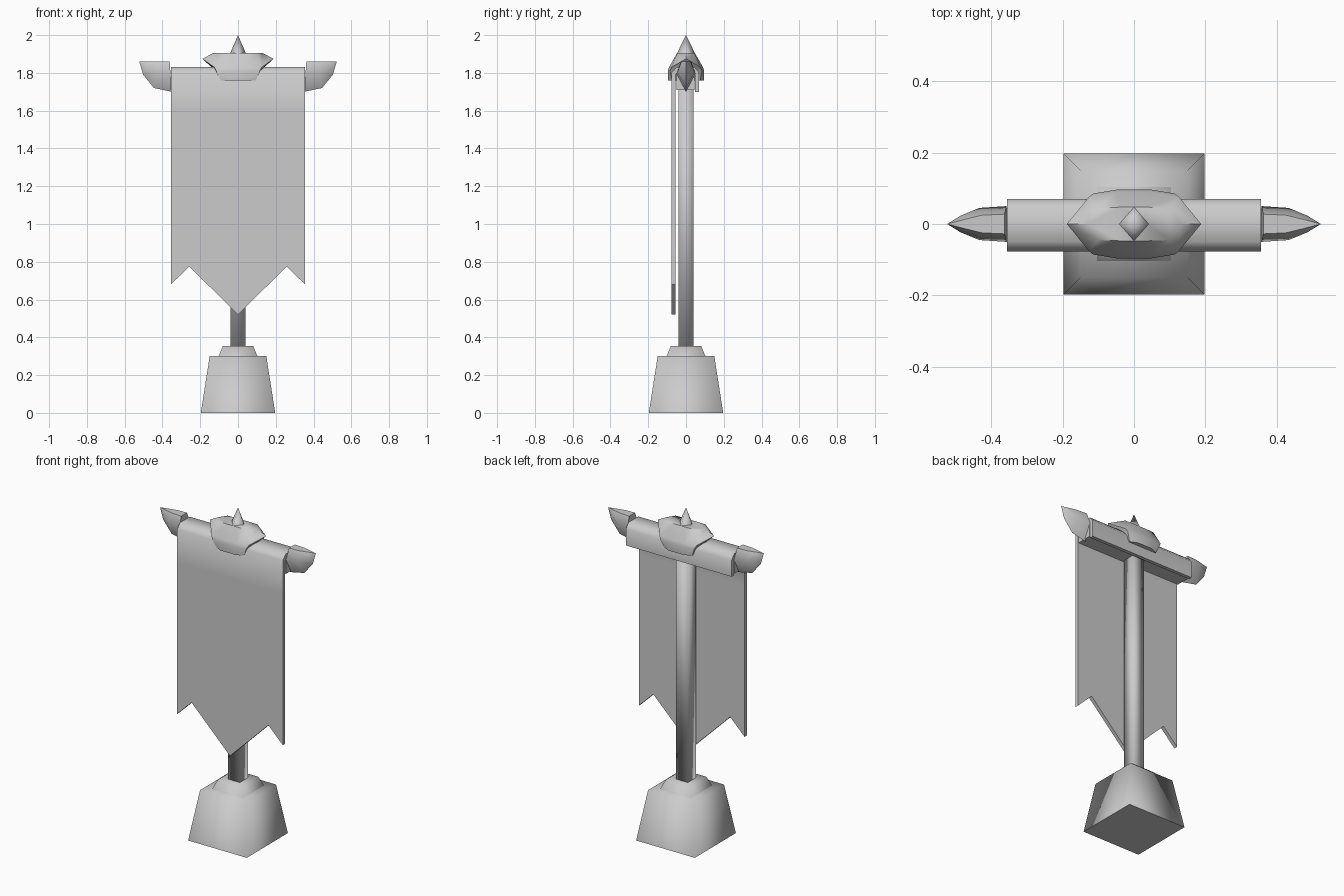
import bpy, bmesh, math

if "Cube" in bpy.data.objects:
    bpy.data.objects.remove(bpy.data.objects["Cube"])

grey = bpy.data.materials.new("plain grey")
grey.diffuse_color = (0.6, 0.6, 0.6, 1)
grey.use_nodes = True
grey.node_tree.nodes["Principled BSDF"].inputs["Base Color"].default_value = grey.diffuse_color


def finish(name, bm, angle):
    bmesh.ops.recalc_face_normals(bm, faces=bm.faces[:])
    me = bpy.data.meshes.new(name)
    bm.to_mesh(me)
    bm.free()
    me.materials.append(grey)
    ob = bpy.data.objects.new(name, me)
    bpy.context.collection.objects.link(ob)
    bpy.ops.object.select_all(action='DESELECT')
    ob.select_set(True)
    bpy.context.view_layer.objects.active = ob
    bpy.ops.object.shade_smooth_by_angle(angle=math.radians(angle))
    return ob


def loft(name, rings, angle, apex=None):
    """Skin a stack of point rings, capped or closed to an apex."""
    bm = bmesh.new()
    rows = [[bm.verts.new(p) for p in r] for r in rings]
    n = len(rows[0])
    for a, b in zip(rows, rows[1:]):
        for i in range(n):
            j = (i + 1) % n
            bm.faces.new((a[i], a[j], b[j], b[i]))
    bm.faces.new(rows[0][::-1])
    if apex:
        tip = bm.verts.new(apex)
        for i in range(n):
            bm.faces.new((rows[-1][i], rows[-1][(i + 1) % n], tip))
    else:
        bm.faces.new(rows[-1])
    return finish(name, bm, angle)


def square(s, z):
    return [(-s, -s, z), (s, -s, z), (s, s, z), (-s, s, z)]


# Stand: tapered block, small collar, square pole
loft("base_block", [square(0.197, 0), square(0.15, 0.30)], 95)
loft("base_collar", [square(0.103, 0.30), square(0.08, 0.355)], 95)
loft("pole", [square(0.04, 0.35), square(0.04, 1.78)], 95)

# Crossbar under the cloth
loft("crossbar", [[(x, -0.05, 1.71), (x, 0.045, 1.71), (x, 0.045, 1.80), (x, -0.05, 1.80)]
                  for x in (-0.357, 0.357)], 40)


# Upturned horns at both ends of the crossbar
def horn_ring(s, x, top_x, w, low, high):
    mid = low + (high - low) * 0.6
    xm = x + (top_x - x) * 0.6
    return [(s * x, 0, low), (s * xm, w, mid), (s * top_x, w * 0.55, high),
            (s * top_x, -w * 0.55, high), (s * xm, -w, mid)]


for s, side in ((-1, "left"), (1, "right")):
    loft("horn_" + side, [horn_ring(s, 0.35, 0.362, 0.05, 1.70, 1.86),
                          horn_ring(s, 0.445, 0.425, 0.045, 1.72, 1.86),
                          horn_ring(s, 0.502, 0.475, 0.023, 1.79, 1.86)],
         60, (s * 0.523, 0, 1.86))

# Cloth: sheet folded over the bar, with a notched, pointed lower edge
columns = [(-0.355, 0.68), (-0.258, 0.775), (0, 0.52), (0.258, 0.775), (0.355, 0.68)]
fold = [(0.07, 1.70), (0.07, 1.80), (0.045, 1.83), (-0.05, 1.83), (-0.077, 1.80), (-0.077, 1.60)]
bm = bmesh.new()
rows = [[bm.verts.new((x, y, z)) for x, _ in columns] for y, z in fold]
rows.append([bm.verts.new((x, -0.077, z)) for x, z in columns])
for a, b in zip(rows, rows[1:]):
    for i in range(len(columns) - 1):
        bm.faces.new((a[i], b[i], b[i + 1], a[i + 1]))
bmesh.ops.recalc_face_normals(bm, faces=bm.faces[:])
bm.normal_update()
if rows[-1][2].normal.y > 0:
    bmesh.ops.reverse_faces(bm, faces=bm.faces[:])
bmesh.ops.solidify(bm, geom=bm.faces[:], thickness=0.022)
# Keep the outer surface where the profile put it
front = min(v.co.y for v in bm.verts)
if front < -0.085:
    for v in bm.verts:
        v.co.y *= 0.077 / -front
        if v.co.z > 1.83:
            v.co.z = 1.83 + (v.co.z - 1.83) * 0.2
finish("cloth", bm, 60)


# Crown ornament: flared ten-sided body
def crown_ring(tip, tip_z, bx, by, mx, my, z):
    return [(tip, 0, tip_z), (bx, by, z), (mx, my, z), (-mx, my, z), (-bx, by, z),
            (-tip, 0, tip_z), (-bx, -by, z), (-mx, -my, z), (mx, -my, z), (bx, -by, z)]


loft("crown_body", [crown_ring(0.10, 1.76, 0.095, 0.075, 0.05, 0.095, 1.76),
                    crown_ring(0.125, 1.815, 0.115, 0.085, 0.05, 0.096, 1.81),
                    crown_ring(0.188, 1.875, 0.125, 0.077, 0.05, 0.09, 1.83),
                    crown_ring(0.13, 1.905, 0.10, 0.045, 0.04, 0.047, 1.905)], 60)

# Spike on top of the crown
loft("crown_spike", [[(0.042, 0, 1.903), (0, 0.048, 1.903), (-0.042, 0, 1.903), (0, -0.048, 1.903)]],
     95, (0, 0, 2.0))
